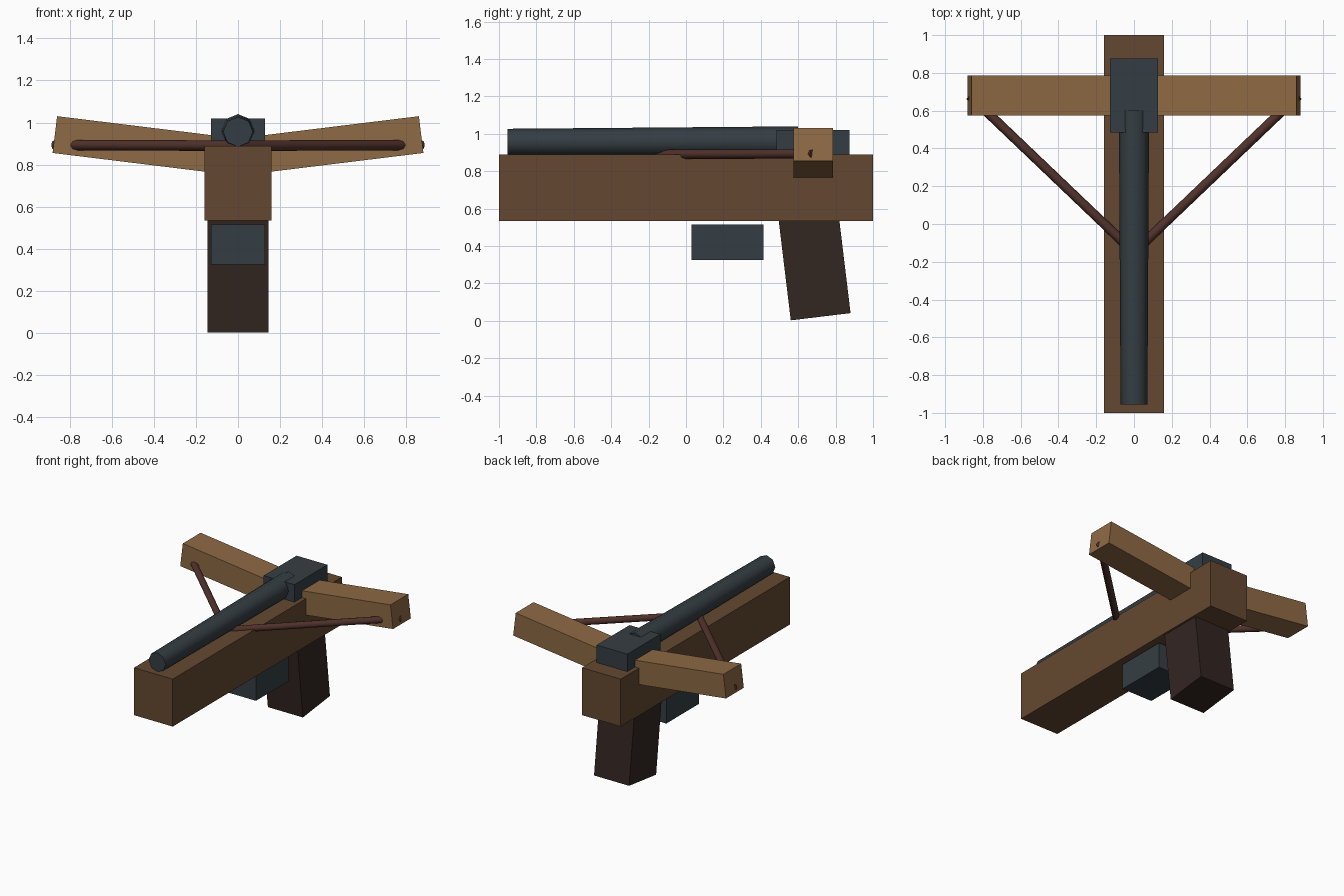
import bpy, bmesh
from math import radians
from mathutils import Vector

if "Cube" in bpy.data.objects:
    bpy.data.objects.remove(bpy.data.objects["Cube"])


def material(name, rgb):
    m = bpy.data.materials.new(name)
    m.diffuse_color = (*[(c / 255) ** 2.2 for c in rgb], 1)
    m.use_nodes = True
    m.node_tree.nodes["Principled BSDF"].inputs["Base Color"].default_value = m.diffuse_color
    return m


WOOD = material("walnut", (100, 74, 52))
LIGHT = material("light_wood", (141, 105, 70))
DARK = material("dark_grip", (54, 42, 38))
METAL = material("dark_metal", (56, 64, 69))
CORD = material("cord", (82, 53, 47))


def box(name, center, size, mat, rot=(0, 0, 0)):
    bpy.ops.mesh.primitive_cube_add(size=1, location=center, rotation=rot)
    ob = bpy.context.object
    ob.name = name
    ob.scale = size
    ob.data.materials.append(mat)
    return ob


def rod(name, a, b, r1, r2, mat, sides=8):
    a, b = Vector(a), Vector(b)
    bpy.ops.mesh.primitive_cone_add(vertices=sides, radius1=r1, radius2=r2,
                                    depth=(b - a).length, location=(a + b) / 2)
    ob = bpy.context.object
    ob.name = name
    ob.rotation_euler = (b - a).to_track_quat('Z', 'Y').to_euler()
    ob.data.materials.append(mat)
    bpy.ops.object.shade_smooth_by_angle(angle=radians(50))
    return ob


# Stock, grip and trigger housing
box("stock", (0, 0, 0.712), (0.32, 2.0, 0.355), WOOD)
box("grip", (0, 0.684, 0.32), (0.29, 0.322, 0.6), DARK, (radians(6.9), 0, 0))
box("trigger_block", (0, 0.223, 0.42), (0.255, 0.385, 0.19), METAL)

# Limb mount and tapered rail
box("limb_mount", (0, 0.68, 0.925), (0.255, 0.39, 0.19), METAL)
rod("rail", (0, 0.6, 0.96), (0, -0.955, 0.956), 0.08, 0.071, METAL)

# Mirrored bow limbs and string halves
tilt = radians(7)
for side, s in (("right", 1), ("left", -1)):
    box(side + "_limb", (s * 0.473, 0.68, 0.894), (0.8, 0.21, 0.176), LIGHT, (0, -s * tilt, 0))
    rod(side + "_string", (0, -0.15, 0.89), (s * 0.87, 0.68, 0.893), 0.025, 0.025, CORD)
